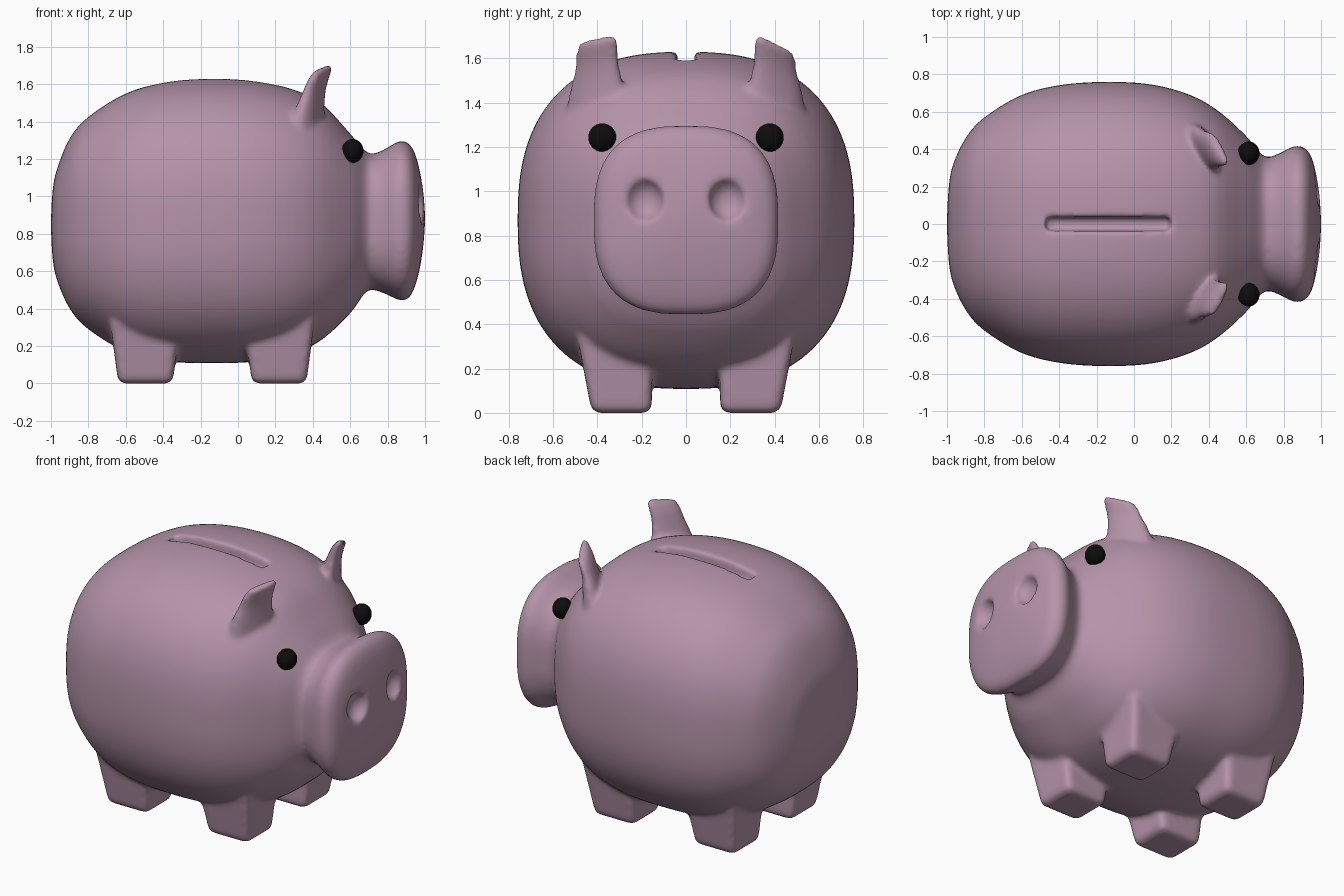
import bpy, bmesh, math
from mathutils import Vector

if "Cube" in bpy.data.objects:
    bpy.data.objects.remove(bpy.data.objects["Cube"], do_unlink=True)


def material(name, color, rough):
    m = bpy.data.materials.new(name)
    m.use_nodes = True
    m.diffuse_color = color
    bsdf = m.node_tree.nodes["Principled BSDF"]
    bsdf.inputs["Base Color"].default_value = color
    bsdf.inputs["Roughness"].default_value = rough
    return m


pink = material("mauve pink", (0.46, 0.295, 0.395, 1), 0.5)
black = material("black", (0.004, 0.004, 0.004, 1), 0.5)


def finish(bm, name, mat):
    bmesh.ops.recalc_face_normals(bm, faces=bm.faces)
    me = bpy.data.meshes.new(name)
    bm.to_mesh(me)
    bm.free()
    me.materials.append(mat)
    me.shade_smooth()
    ob = bpy.data.objects.new(name, me)
    bpy.context.collection.objects.link(ob)
    return ob


def loft(rings, name):
    """Skin a list of equally sized vertex rings and cap both ends."""
    bm = bmesh.new()
    rows = [[bm.verts.new(p) for p in r] for r in rings]
    n = len(rows[0])
    for a, b in zip(rows, rows[1:]):
        for i in range(n):
            j = (i + 1) % n
            bm.faces.new((a[i], a[j], b[j], b[i]))
    bm.faces.new(rows[0])
    bm.faces.new(rows[-1])
    return finish(bm, name, pink)


def spow(v, e):
    return math.copysign(abs(v) ** e, v)


def spline(pts, steps):
    """Catmull-Rom interpolation of tuples."""
    out = []
    for i in range(len(pts) - 1):
        a, b, c, d = (Vector(pts[min(max(k, 0), len(pts) - 1)])
                      for k in range(i - 1, i + 3))
        for s in range(steps):
            t = s / steps
            out.append(0.5 * (2 * b + (c - a) * t + (2 * a - 5 * b + 4 * c - d) * t * t
                              + (3 * b - a - 3 * c + d) * t ** 3))
    return out + [Vector(pts[-1])]


def ball(name, center, radii, mat):
    bm = bmesh.new()
    bmesh.ops.create_uvsphere(bm, u_segments=32, v_segments=20, radius=1)
    for v in bm.verts:
        v.co = Vector(c + r * k for c, r, k in zip(center, radii, v.co))
    return finish(bm, name, mat)


def block(name, top, bottom, z0, z1):
    """Tapered block; top and bottom are (x0, x1, y0, y1)."""
    bm = bmesh.new()
    bmesh.ops.create_cube(bm, size=1)
    for v in bm.verts:
        q = top if v.co.z > 0 else bottom
        v.co = (q[v.co.x > 0], q[2 + (v.co.y > 0)], z1 if v.co.z > 0 else z0)
    return bm


# Body and snout: x, half width, top, bottom
profile = [(-1, 0.02, 0.87, 0.83), (-0.992, 0.18, 1.02, 0.68), (-0.97, 0.31, 1.14, 0.56),
           (-0.9, 0.46, 1.31, 0.4), (-0.8, 0.57, 1.425, 0.29), (-0.6, 0.69, 1.55, 0.17),
           (-0.38, 0.745, 1.612, 0.118), (-0.13, 0.76, 1.63, 0.108), (0.1, 0.745, 1.615, 0.118),
           (0.3, 0.69, 1.57, 0.16), (0.45, 0.605, 1.495, 0.235), (0.6, 0.47, 1.335, 0.375),
           (0.69, 0.365, 1.235, 0.495), (0.76, 0.37, 1.24, 0.49), (0.84, 0.41, 1.285, 0.455),
           (0.88, 0.418, 1.297, 0.443), (0.92, 0.4, 1.275, 0.465), (0.95, 0.355, 1.22, 0.53),
           (0.975, 0.26, 1.12, 0.63), (0.992, 0.15, 1.01, 0.75), (1, 0.02, 0.9, 0.86)]


def body_ring(x, w, top, bot):
    e = 2 / (2.5 if x < 0.4 else min(2.7, 2.5 + (x - 0.4)))
    ring = []
    for i in range(96):
        a = 2 * math.pi * i / 96
        ring.append((x, w * spow(math.cos(a), e),
                     (top + bot) / 2 + (top - bot) / 2 * spow(math.sin(a), e)))
    return ring


body = loft([body_ring(*p) for p in spline(profile, 4)], "pig_body")


def combine(tool, operation):
    m = body.modifiers.new("cut", "BOOLEAN")
    m.object, m.operation, m.solver = tool, operation, "EXACT"
    bpy.context.view_layer.objects.active = body
    bpy.ops.object.modifier_apply(modifier=m.name)
    bpy.data.objects.remove(tool, do_unlink=True)


# Coin slot
bm = block("slot", (-0.5, 0.22, -0.042, 0.042), (-0.47, 0.19, -0.035, 0.035), 1.53, 1.75)
combine(finish(bm, "slot_cutter", pink), "DIFFERENCE")

# Nostrils
for s in (-1, 1):
    combine(ball("nostril_cutter", (0.99, s * 0.188, 0.962), (0.07, 0.085, 0.095), pink),
            "DIFFERENCE")

# Legs
for s in (-1, 1):
    for x in (0.22, -0.495):
        def rect(h, inner, outer):
            return (x - h, x + h, *sorted((s * inner, s * outer)))
        bm = block("leg", rect(0.19, 0.15, 0.49), rect(0.145, 0.155, 0.425), 0, 0.34)
        edges = [e for e in bm.edges if min(v.co.z for v in e.verts) < 0.1]
        bmesh.ops.bevel(bm, geom=edges, offset=0.035, segments=3, profile=0.5,
                        affect="EDGES")
        combine(finish(bm, "leg", pink), "UNION")

# Ears: centre x, centre z, half length, half thickness; tilt drops the outer corner
ear = [(0.36, 1.34, 0.15, 0.075), (0.385, 1.47, 0.125, 0.055), (0.405, 1.56, 0.105, 0.043),
       (0.43, 1.64, 0.1, 0.037), (0.45, 1.685, 0.095, 0.03), (0.458, 1.705, 0.075, 0.018)]
for s, tilt in ((-1, 0.03), (1, 0.07)):
    rings = []
    for k, (x, z, length, thick) in enumerate(spline(ear, 4)):
        lift = max(0, (z - 1.5) / 0.2) * tilt
        ring = []
        for i in range(24):
            a = 2 * math.pi * i / 24
            u, v = spow(math.cos(a), 0.8) * length, math.sin(a) * thick
            ring.append((x - 0.45 * u + 0.9 * v, s * (0.4 + 0.95 * u + 0.35 * v),
                         z - lift * (0.5 + u / length * 0.5)))
        rings.append(ring)
    combine(loft(rings, "ear"), "UNION")

# Blend every joint softly
m = body.modifiers.new("blend", "REMESH")
m.mode, m.voxel_size, m.use_smooth_shade = "VOXEL", 0.015, True
m = body.modifiers.new("soften", "SMOOTH")
m.factor, m.iterations = 0.5, 8
for m in list(body.modifiers):
    bpy.ops.object.modifier_apply(modifier=m.name)
body.data.shade_smooth()

# Eyes
for s, side in ((1, "left"), (-1, "right")):
    ball(side + "_eye", (0.613, s * 0.378, 1.243), (0.058, 0.063, 0.064), black)
